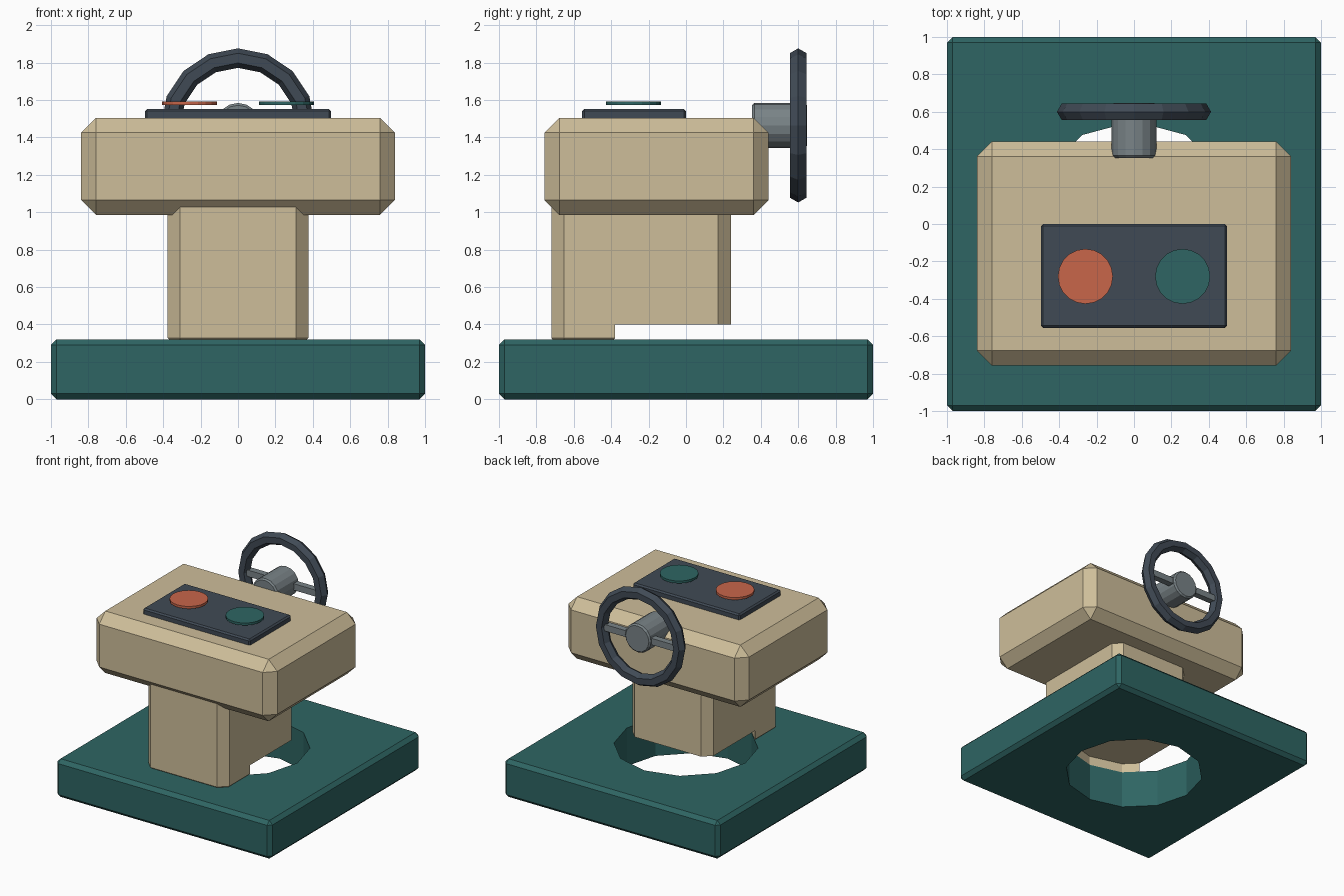
import bpy, bmesh, math
from mathutils import Matrix, Vector

if "Cube" in bpy.data.objects:
    bpy.data.objects.remove(bpy.data.objects["Cube"])


def srgb(r, g, b):
    f = lambda c: c / 12.92 if c <= 0.04045 else ((c + 0.055) / 1.055) ** 2.4
    return (f(r / 255), f(g / 255), f(b / 255), 1)


def material(name, *rgb):
    m = bpy.data.materials.new(name)
    m.diffuse_color = srgb(*rgb)
    m.use_nodes = True
    m.node_tree.nodes["Principled BSDF"].inputs["Base Color"].default_value = m.diffuse_color
    return m


TEAL = material("teal", 46, 101, 99)
BEIGE = material("beige", 206, 190, 154)
DARK = material("dark_slate", 64, 74, 85)
GREY = material("steel_grey", 121, 131, 135)
ORANGE = material("orange_red", 200, 102, 74)


def finish(name, bm, mat):
    bmesh.ops.recalc_face_normals(bm, faces=bm.faces[:])
    me = bpy.data.meshes.new(name)
    bm.to_mesh(me)
    bm.free()
    ob = bpy.data.objects.new(name, me)
    bpy.context.collection.objects.link(ob)
    if mat:
        me.materials.append(mat)
    return ob


def box(name, lo, hi, chamfer, mat):
    lo, hi = Vector(lo), Vector(hi)
    bm = bmesh.new()
    bmesh.ops.create_cube(bm, size=1, matrix=Matrix.Translation((lo + hi) / 2)
                          @ Matrix.Diagonal((*(hi - lo), 1)))
    if chamfer:
        bmesh.ops.bevel(bm, geom=bm.edges[:], offset=chamfer, segments=1,
                        profile=0.5, affect='EDGES')
    return finish(name, bm, mat)


def cylinder(name, center, radius, depth, sides, mat, along_y=False, chamfer=0):
    bm = bmesh.new()
    turn = Matrix.Rotation(math.pi / 2 if along_y else 0, 4, 'X')
    bmesh.ops.create_cone(bm, cap_ends=True, segments=sides, radius1=radius,
                          radius2=radius, depth=depth,
                          matrix=Matrix.Translation(center) @ turn)
    if chamfer:
        rims = [e for e in bm.edges if any(len(f.verts) > 4 for f in e.link_faces)]
        bmesh.ops.bevel(bm, geom=rims, offset=chamfer, segments=1,
                        profile=0.5, affect='EDGES')
    return finish(name, bm, mat)


def cut_round(ob, radius, z0, z1):
    # twelve-sided boolean cut, baked into the mesh
    cutter = cylinder("cutter", (0, 0, (z0 + z1) / 2), radius, z1 - z0, 12, None)
    cutter.hide_render = True
    mod = ob.modifiers.new("cut", 'BOOLEAN')
    mod.operation, mod.solver, mod.object = 'DIFFERENCE', 'EXACT', cutter
    bpy.context.view_layer.update()
    me = bpy.data.meshes.new_from_object(
        ob.evaluated_get(bpy.context.evaluated_depsgraph_get()))
    ob.modifiers.clear()
    ob.data = me
    bpy.data.objects.remove(cutter)


def ring(name, center, major, minor, n, m, mat):
    # torus facing along y
    bm = bmesh.new()
    rows = []
    for i in range(n):
        a = 2 * math.pi * i / n
        row = []
        for j in range(m):
            b = 2 * math.pi * j / m
            r = major + minor * math.cos(b)
            row.append(bm.verts.new(Vector(center) + Vector(
                (r * math.cos(a), minor * math.sin(b), r * math.sin(a)))))
        rows.append(row)
    for i in range(n):
        p, q = rows[i], rows[(i + 1) % n]
        for j in range(m):
            k = (j + 1) % m
            bm.faces.new((p[j], q[j], q[k], p[k]))
    return finish(name, bm, mat)


# base plate with a central opening
base = box("base_plate", (-1, -1, 0), (1, 1, 0.32), 0.03, TEAL)
cut_round(base, 0.55, -0.1, 0.4)

# column, relieved where it stands over the opening
column = box("column", (-0.377, -0.72, 0.26), (0.377, 0.24, 1.12), 0.068, BEIGE)
cut_round(column, 0.553, -0.1, 0.4)

# head and control panel
box("head", (-0.839, -0.757, 0.985), (0.839, 0.442, 1.505), 0.08, BEIGE)
box("control_panel", (-0.498, -0.555, 1.49), (0.498, 0, 1.552), 0.012, DARK)
for name, x, mat in (("stop_button", -0.26, ORANGE), ("start_button", 0.26, TEAL)):
    cylinder(name, (x, -0.28, 1.583), 0.147, 0.02, 20, mat)

# handwheel on the back
WZ = 1.464
ring("handwheel_rim", (0, 0.6, WZ), 0.36, 0.052, 16, 6, DARK)
cylinder("handwheel_hub", (0, 0.5, WZ), 0.12, 0.294, 16, GREY, True, 0.012)
box("handwheel_spoke", (-0.35, 0.573, WZ - 0.027), (0.35, 0.627, WZ + 0.027), 0, GREY)
